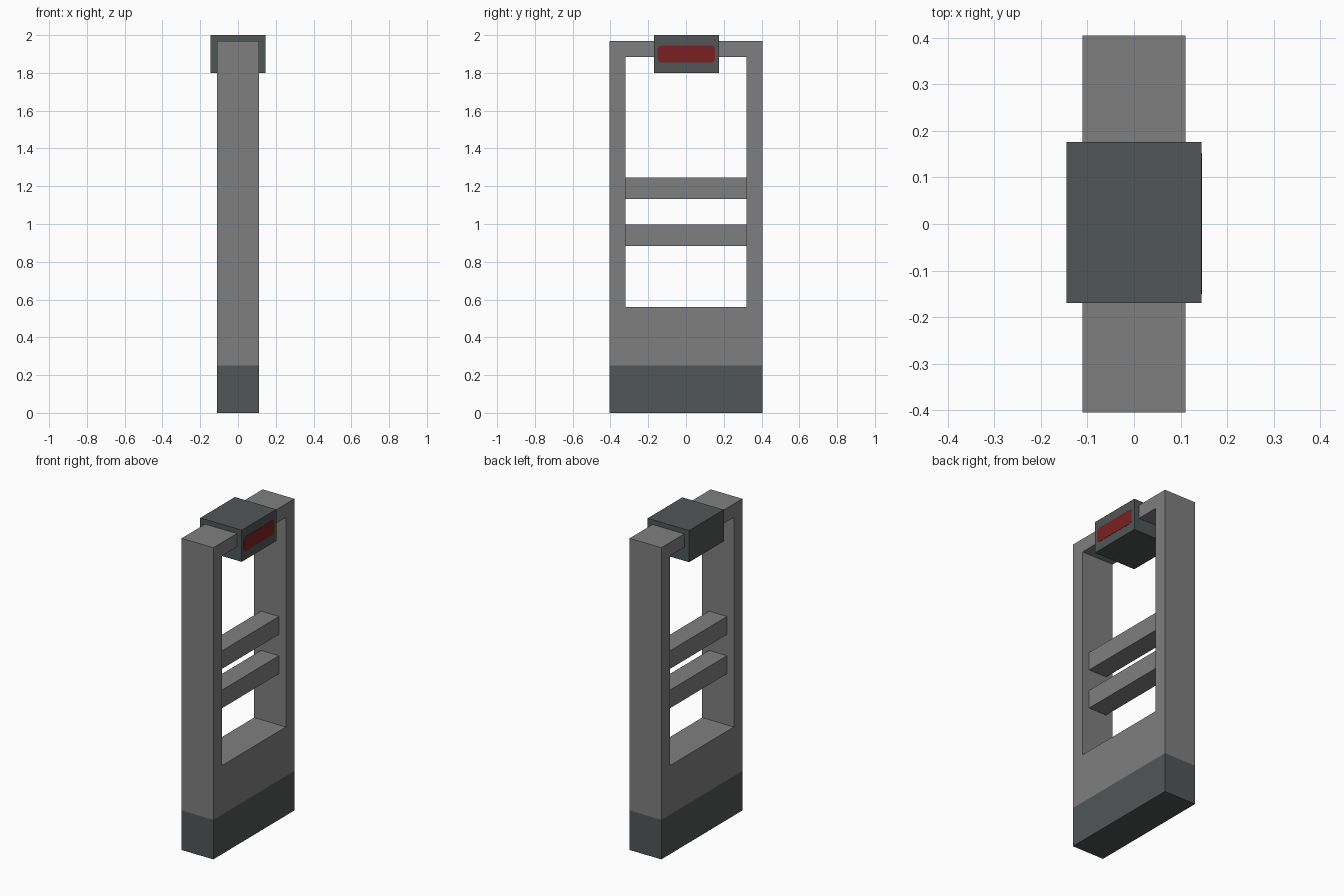
import bpy, bmesh, math

if "Cube" in bpy.data.objects:
    bpy.data.objects.remove(bpy.data.objects["Cube"])


def material(name, rgb):
    m = bpy.data.materials.new(name)
    m.diffuse_color = (*rgb, 1)
    m.use_nodes = True
    m.node_tree.nodes["Principled BSDF"].inputs["Base Color"].default_value = m.diffuse_color
    return m


GRAY = material("mid_gray", (0.212, 0.212, 0.212))
DARK = material("dark_slate", (0.083, 0.093, 0.094))
RED = material("dark_red", (0.195, 0.0145, 0.0145))


def finish(name, bm, mats):
    bmesh.ops.recalc_face_normals(bm, faces=bm.faces)
    me = bpy.data.meshes.new(name)
    bm.to_mesh(me)
    bm.free()
    for m in mats:
        me.materials.append(m)
    ob = bpy.data.objects.new(name, me)
    bpy.context.collection.objects.link(ob)
    return ob


def extrude_x(bm, depth):
    ext = bmesh.ops.extrude_face_region(bm, geom=bm.faces[:])
    verts = [g for g in ext["geom"] if isinstance(g, bmesh.types.BMVert)]
    bmesh.ops.translate(bm, verts=verts, vec=(depth, 0, 0))


def box(name, lo, hi, mat):
    bm = bmesh.new()
    bmesh.ops.create_cube(bm, size=1)
    for v in bm.verts:
        v.co = [(a + b) / 2 + c * (b - a) for a, b, c in zip(lo, hi, v.co)]
    return finish(name, bm, [mat])


# Gate frame: a panel with one open window, dark at the foot
ys = [-0.405, -0.32, 0.32, 0.405]
zs = [0, 0.25, 0.56, 1.885, 1.97]
bm = bmesh.new()
grid = [[bm.verts.new((-0.111, y, z)) for y in ys] for z in zs]
for r in range(4):
    for c in range(3):
        if (r, c) != (2, 1):
            bm.faces.new((grid[r][c], grid[r][c + 1],
                          grid[r + 1][c + 1], grid[r + 1][c]))
extrude_x(bm, 0.222)
for f in bm.faces:
    f.material_index = 1 if f.calc_center_median().z < 0.25 else 0
finish("gate_frame", bm, [GRAY, DARK])

# Two cross rails inside the window
for name, z0, z1 in (("lower_rail", 0.883, 0.998), ("upper_rail", 1.132, 1.246)):
    box(name, (-0.063, -0.32, z0), (0.063, 0.32, z1), GRAY)

# Display housing over the top beam
box("display_housing", (-0.145, -0.17, 1.8), (0.145, 0.176, 2.0), DARK)

# Red display plate with rounded corners, on one side only
bm = bmesh.new()
r = 0.02
outline = []
for k, (y, z) in enumerate(((0.153 - r, 1.946 - r), (-0.15 + r, 1.946 - r),
                            (-0.15 + r, 1.855 + r), (0.153 - r, 1.855 + r))):
    for i in range(5):
        a = math.radians(90 * k + 22.5 * i)
        outline.append(bm.verts.new((0.144, y + r * math.cos(a), z + r * math.sin(a))))
bm.faces.new(outline)
extrude_x(bm, 0.0025)
finish("display_plate", bm, [RED])
